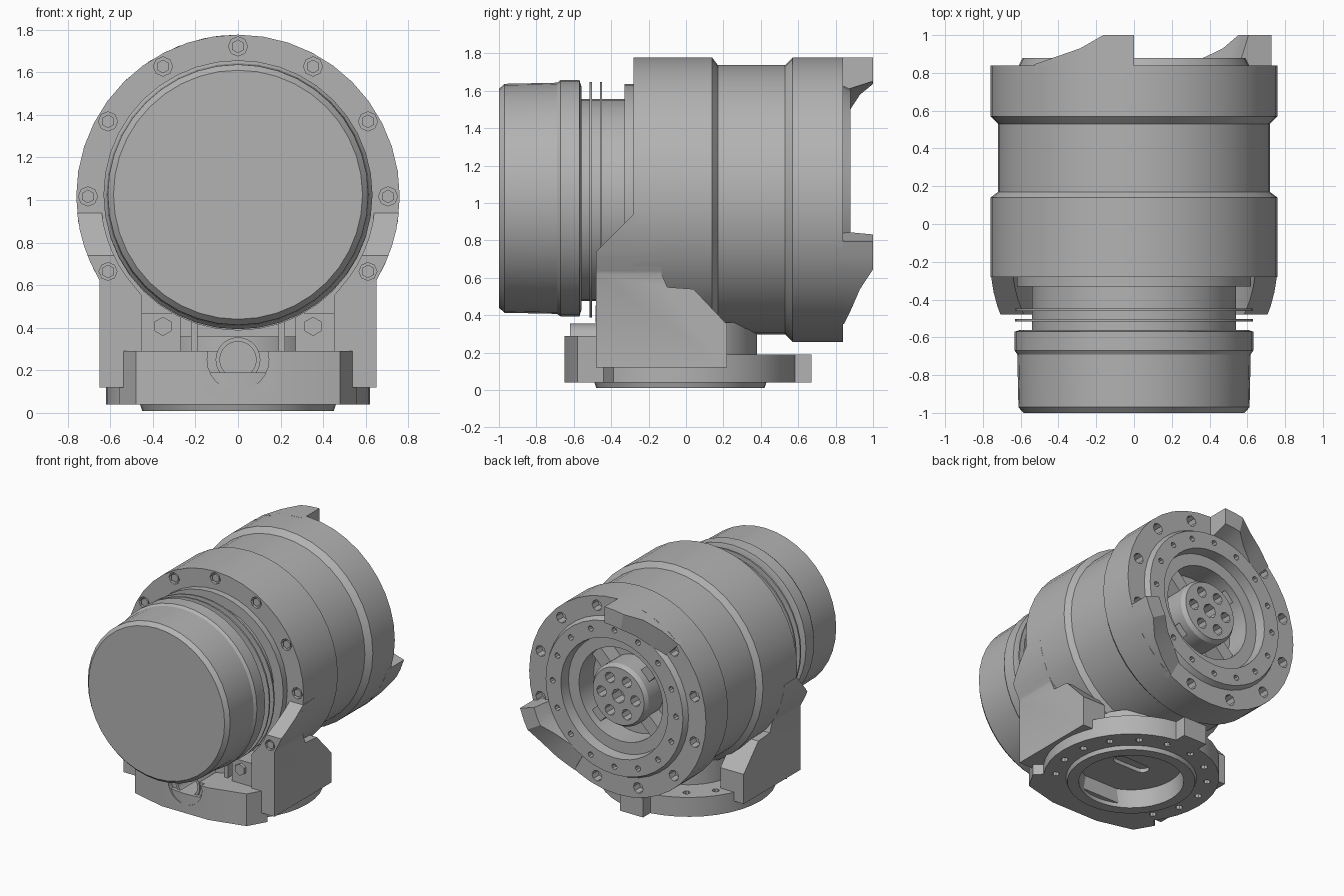
import bpy, bmesh
from math import sin, cos, pi, radians, sqrt
from mathutils import Matrix, Vector

cube = bpy.data.objects.get("Cube")
if cube:
    bpy.data.objects.remove(cube, do_unlink=True)

AXIS_Z = 1.017          # height of the horizontal barrel axis
BASE_Y = -0.03          # centre of the round base
SEG = 40

grey = bpy.data.materials.new("cast_grey")
grey.use_nodes = True
grey.diffuse_color = (0.45, 0.45, 0.45, 1)
grey.node_tree.nodes["Principled BSDF"].inputs["Base Color"].default_value = (0.45, 0.45, 0.45, 1)


def finish(bm, name):
    bmesh.ops.recalc_face_normals(bm, faces=bm.faces[:])
    mesh = bpy.data.meshes.new(name)
    bm.to_mesh(mesh)
    bm.free()
    mesh.materials.append(grey)
    obj = bpy.data.objects.new(name, mesh)
    bpy.context.collection.objects.link(obj)
    shade(mesh)
    return obj


def shade(mesh):
    mesh.shade_smooth()
    mesh.set_sharp_from_angle(angle=radians(30))


def lathe(name, profile, axis, centre):
    """Spin (along, radius) points about a y or z axis."""
    bm = bmesh.new()
    direction = Vector((0, 1, 0)) if axis == "y" else Vector((0, 0, 1))
    side = Vector((1, 0, 0))
    vs = [bm.verts.new(Vector(centre) + direction * a + side * r) for a, r in profile]
    es = [bm.edges.new(p) for p in zip(vs, vs[1:])]
    bmesh.ops.spin(bm, geom=vs + es, cent=centre, axis=direction, angle=2 * pi,
                   steps=SEG, use_merge=True)
    bmesh.ops.remove_doubles(bm, verts=bm.verts[:], dist=0.0005)
    return finish(bm, name)


def prism(name, points, start, end, axis):
    """Extrude a 2D outline along x (y,z points), y (x,z) or z (x,y)."""
    place = {"x": lambda p, d: (d, p[0], p[1]),
             "y": lambda p, d: (p[0], d, p[1]),
             "z": lambda p, d: (p[0], p[1], d)}[axis]
    bm = bmesh.new()
    a = [bm.verts.new(place(p, start)) for p in points]
    b = [bm.verts.new(place(p, end)) for p in points]
    bm.faces.new(a)
    bm.faces.new(b[::-1])
    for i in range(len(a)):
        j = (i + 1) % len(a)
        bm.faces.new((a[i], b[i], b[j], a[j]))
    return finish(bm, name)


def box(name, x, y, z):
    return prism(name, [(x[0], z[0]), (x[1], z[0]), (x[1], z[1]), (x[0], z[1])], *y, "y")


def rods(name, spots, axis="y", sides=8):
    """Several short cylinders: (centre, radius, length)."""
    bm = bmesh.new()
    turn = Matrix.Rotation(pi / 2, 4, "X") if axis == "y" else Matrix()
    for centre, radius, length in spots:
        bmesh.ops.create_cone(bm, cap_ends=True, segments=sides, radius1=radius, radius2=radius,
                              depth=length, matrix=Matrix.Translation(centre) @ turn)
    return finish(bm, name)


def boolean(obj, other, operation="DIFFERENCE"):
    """Apply the boolean and discard the cutter."""
    mod = obj.modifiers.new("cut", "BOOLEAN")
    mod.object, mod.operation, mod.solver = other, operation, "EXACT"
    deps = bpy.context.evaluated_depsgraph_get()
    mesh = bpy.data.meshes.new_from_object(obj.evaluated_get(deps))
    obj.modifiers.clear()
    obj.data = mesh
    shade(mesh)
    bpy.data.objects.remove(other, do_unlink=True)


def polar(radius, degrees, y):
    a = radians(degrees)
    return Vector((radius * cos(a), y, AXIS_Z + radius * sin(a)))


def circle(radius, y, count, offset=0):
    return [polar(radius, offset + i * 360 / count, y) for i in range(count)]


# Barrel with stepped bands, rear ring and deep rear recess
barrel = lathe("barrel", [(-.28, 0), (-.28, .76), (.14, .76), (.17, .72), (.53, .72), (.57, .76),
                          (.84, .76), (.84, .61), (.88, .59), (.88, .46), (.80, .45), (.80, .36),
                          (.62, .36), (.62, 0)], "y", (0, 0, AXIS_Z))
flange_bolts = [polar(.705, a, 0) for a in range(-60, 241, 30)]
upper = [p for p in flange_bolts if p.z > .9]
lower = [p for p in flange_bolts if .6 < p.z < .9]
holes = [(Vector((p.x, -.28, p.z)), .045, .1) for p in upper]
holes += [(p, .042, .14) for p in circle(.685, .84, 12, 15)]
holes += [(p, .022, .08) for p in circle(.53, .88, 16)]
boolean(barrel, rods("barrel_cutter", holes))

# Rear hub, its spokes and inner ring
hub = lathe("rear_hub", [(.55, 0), (.55, .24), (.80, .24), (.83, .22), (.83, 0)], "y", (0, 0, AXIS_Z))
hub_holes = [(Vector((0, .83, AXIS_Z)), .055, .2)] + [(p, .042, .2) for p in circle(.145, .83, 6)]
boolean(hub, rods("hub_cutter", hub_holes))
for i in range(4):
    spoke = box("rear_spoke", (.2, .39), (.6, .74), (-.05, .05))
    spoke.matrix_world = Matrix.Translation((0, 0, AXIS_Z)) @ Matrix.Rotation(radians(45 + 90 * i), 4, "Y")


# Ramped stop lugs on the rear rim
def lug(name, start, sweep):
    bm = bmesh.new()
    rings = []
    for t, top in ((0, 1), (.16, 1), (.28, 1), (.5, .93), (.75, .885), (1, .845)):
        a = start + sweep * t
        rings.append([bm.verts.new(polar(r, a, y)) for r, y in
                      ((.57, .8), (.76, .8), (.76, top), (.57 + .4 * (top - .84), top))])
    for p, q in zip(rings, rings[1:]):
        for i in range(4):
            j = (i + 1) % 4
            bm.faces.new((p[i], p[j], q[j], q[i]))
    bm.faces.new(rings[0])
    bm.faces.new(rings[-1][::-1])
    finish(bm, name)


lug("upper_stop_lug", 90, 44)
lug("side_stop_lug", -17, -44)

# Front cap and finned neck
lathe("front_cap", [(-1, 0), (-1, .585), (-.97, .612), (-.69, .618), (-.67, .632), (-.57, .632),
                    (-.56, .60), (-.56, 0)], "y", (0, 0, 1.025))
lathe("neck", [(-.58, 0), (-.58, .54), (-.33, .54), (-.33, .62), (-.27, .62), (-.27, 0)], "y", (0, 0, AXIS_Z))
for y in (-.515, -.46):
    lathe("neck_fin", [(y, .5), (y, .63), (y + .012, .63), (y + .012, .5)], "y", (0, 0, AXIS_Z))

# Saddle cheeks that cradle the barrel
side_shape = [(-.48, .12), (.22, .12), (.22, .35), (.04, .54), (-.10, .55), (-.13, .62),
              (-.13, .94), (-.28, .94), (-.48, .74)]
for sign, label in ((1, "left"), (-1, "right")):
    outer = [polar(.76, a, 0) for a in range(-30, 1, 6)]
    inner = [polar(.645, a, 0) for a in range(0, -43, -6)]
    outline = [(.45, .1), (.65, .1), (.65, .62)] + [(p.x, p.z) for p in outer + inner] + [(.45, .55)]
    cheek = prism(label + "_saddle", [(sign * x, z) for x, z in outline], -.6, .4, "y")
    boolean(cheek, prism("saddle_trim", side_shape, -1, 1, "x"), "INTERSECT")
    spots = [(Vector((p.x, -.48, p.z)), .042, .1) for p in lower if p.x * sign > 0]
    boolean(cheek, rods("saddle_cutter", spots))
    box(label + "_saddle_web", sorted((sign * .27, sign * .47)), (-.46, -.1), (.15, .47))
    box(label + "_inner_rib", sorted((sign * .19, sign * .22)), (-.44, -.1), (.18, .48))

# Hex screws sitting in the flange, saddle and webs
screws = []
for p in flange_bolts:
    y = -.25 if p.z > .9 else -.45 if p.z > .6 else -.46
    screws.append((Vector((p.x, y, p.z)), .032 if p.z > .6 else .045, .05))
rods("flange_screws", screws, sides=6)

# Round base with underside register ring, pocket and mounting holes
base = lathe("base_disc", [(.15, 0), (.15, .36), (.01, .37), (.01, .45), (.04, .46), (.04, .62),
                           (.19, .62), (.19, 0)], "z", (0, BASE_Y, 0))
mounts = [(Vector((.535 * cos(a), BASE_Y + .535 * sin(a), .1)), .026, .4)
          for a in (radians(11 + 22.5 * i) for i in range(16))]
boolean(base, rods("mount_cutter", mounts, "z"))
slot = [(.1 + .05 * cos(a), BASE_Y + .05 * sin(a)) for a in (radians(d) for d in range(-90, 91, 30))]
slot += [(-x, 2 * BASE_Y - y) for x, y in slot]
boolean(base, prism("slot_cutter", slot, .1, .185, "z"))
box("base_rear_tab", (-.1, .1), (.5, .67), (.04, .19))
lathe("pedestal", [(.18, 0), (.18, .40), (.36, .40), (.36, 0)], "z", (0, -.02, 0))

# Faceted front block with a round drain port
block = prism("base_front_block", [(-.2, -.65), (.2, -.65), (.48, -.58), (.56, -.44), (.48, -.36),
                                   (-.48, -.36), (-.56, -.44), (-.48, -.58)], .04, .29, "z")
boolean(block, rods("port_seat_cutter", [(Vector((0, -.65, .25)), .145, .08)], sides=24))
boolean(block, rods("port_cutter", [(Vector((0, -.55, .25)), .1, .3)], sides=24))
lathe("drain_port", [(-.62, .085), (-.62, .105), (-.38, .105), (-.38, 0), (-.42, 0), (-.42, .085),
                     (-.62, .085)], "y", (0, 0, .25))
